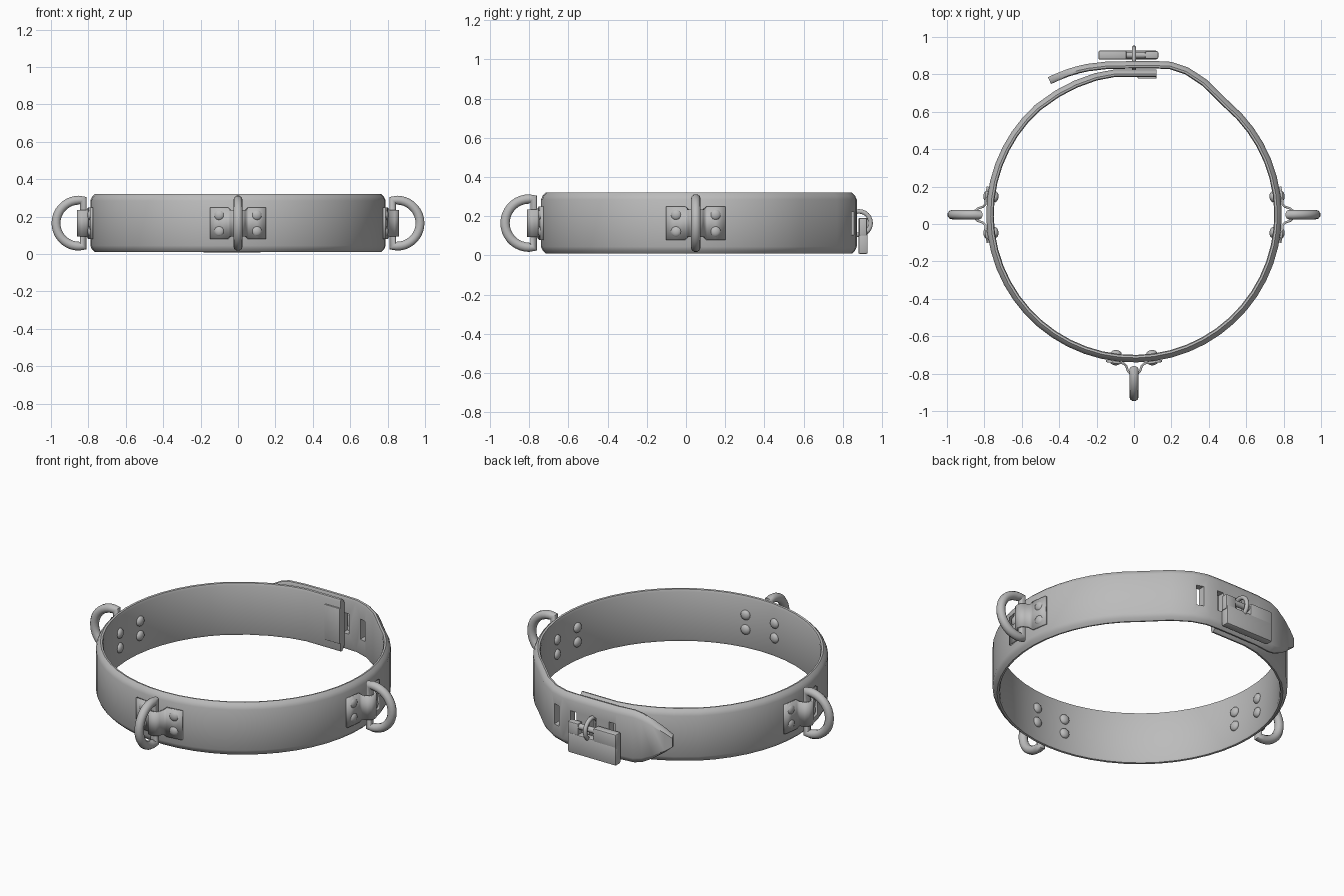
import bpy, bmesh, math
from mathutils import Matrix, Vector

if "Cube" in bpy.data.objects:
    bpy.data.objects.remove(bpy.data.objects["Cube"])

MID = 0.165          # mid height of the band
CY, R = 0.05, 0.79   # centre and outer radius of the round part

grey = bpy.data.materials.new("grey")
grey.diffuse_color = (0.5, 0.5, 0.5, 1)
grey.use_nodes = True
grey.node_tree.nodes["Principled BSDF"].inputs["Base Color"].default_value = grey.diffuse_color


def finish(ob, angle=40):
    ob.data.materials.append(grey)
    bpy.ops.object.select_all(action='DESELECT')
    ob.select_set(True)
    bpy.context.view_layer.objects.active = ob
    bpy.ops.object.shade_smooth_by_angle(angle=math.radians(angle))
    return ob


def mesh_object(name, bm):
    bmesh.ops.recalc_face_normals(bm, faces=bm.faces)
    me = bpy.data.meshes.new(name)
    bm.to_mesh(me)
    bm.free()
    ob = bpy.data.objects.new(name, me)
    bpy.context.collection.objects.link(ob)
    return ob


def box(name, lo, hi, bevel=0.0):
    bm = bmesh.new()
    bmesh.ops.create_cube(bm, size=1)
    for v in bm.verts:
        v.co = Vector([(a + b) / 2 + c * (b - a) for a, b, c in zip(lo, hi, v.co)])
    if bevel:
        bmesh.ops.bevel(bm, geom=bm.edges[:], offset=bevel, segments=2,
                        affect='EDGES', profile=0.5)
    return mesh_object(name, bm)


def tube(name, points, radius, cyclic=True):
    cu = bpy.data.curves.new(name, 'CURVE')
    cu.dimensions = '3D'
    cu.bevel_depth, cu.bevel_resolution, cu.use_fill_caps = radius, 3, True
    sp = cu.splines.new('POLY')
    sp.points.add(len(points) - 1)
    for p, co in zip(sp.points, points):
        p.co = (*co, 1)
    sp.use_cyclic_u = cyclic
    ob = bpy.data.objects.new(name, cu)
    bpy.context.collection.objects.link(ob)
    bpy.ops.object.select_all(action='DESELECT')
    ob.select_set(True)
    bpy.context.view_layer.objects.active = ob
    bpy.ops.object.convert(target='MESH')
    return finish(bpy.context.view_layer.objects.active, 50)


# Strap: plan path (x, y, height scale) from pointed tail, round to the inner end
path = [(-0.46, 0.785, 0.22), (-0.42, 0.803, 0.45), (-0.36, 0.827, 0.72),
        (-0.30, 0.845, 0.92), (-0.25, 0.856, 1), (-0.15, 0.868, 1), (0, 0.871, 1),
        (0.12, 0.871, 1), (0.2, 0.867, 1), (0.29, 0.837, 1), (0.39, 0.771, 1)]
for i in range(41):
    a = math.radians(50 - i * (278 - 0) / 40 - 0)
    path.append((R * math.cos(a), CY + R * math.sin(a), 1))
path += [(-0.42, 0.714, 1), (-0.32, 0.766, 1), (-0.21, 0.806, 1),
         (-0.11, 0.825, 1), (0, 0.825, 1), (0.12, 0.825, 1)]
# drop arc points that run past the next hand-set point
path = [p for i, p in enumerate(path) if not (11 <= i < 52 and p[0] < -0.44 and p[1] > 0.70)]

half = [(0, 0.12), (-0.009, 0.14), (-0.024, 0.155), (-0.035, 0.153), (-0.04, 0.14)]
section = half + [(n, -z) for n, z in reversed(half)]
bm = bmesh.new()
rings = []
for i, (x, y, s) in enumerate(path):
    a, b = path[max(i - 1, 0)], path[min(i + 1, len(path) - 1)]
    t = Vector((b[0] - a[0], b[1] - a[1])).normalized()
    rings.append([bm.verts.new((x - t.y * n, y + t.x * n, MID + z * s)) for n, z in section])
k = len(section)
for r0, r1 in zip(rings, rings[1:]):
    for j in range(k):
        bm.faces.new((r0[j], r0[(j + 1) % k], r1[(j + 1) % k], r1[j]))
bm.faces.new(rings[0])
bm.faces.new(rings[-1])
strap = mesh_object("strap", bm)

# Slots in the outer overlap
for i, x in enumerate((0.25, 0.125, 0, -0.125)):
    y0 = 0.76 if i == 0 else 0.828
    cutter = box(f"slot_cutter_{i}", (x - 0.02, y0, 0.105), (x + 0.02, 0.95, 0.225))
    cutter.hide_render = True
    cutter.hide_set(True)
    mod = strap.modifiers.new("slot", 'BOOLEAN')
    mod.object, mod.operation, mod.solver = cutter, 'DIFFERENCE', 'EXACT'
finish(strap)

# Ring fittings: looped plate, rivets and D ring, at front, right and left
loop = [(-0.15, -0.008), (-0.10, 0), (-0.055, 0.005), (-0.042, 0.018), (-0.033, 0.045),
        (-0.02, 0.06), (0, 0.065)]
loop += [(-u, v) for u, v in reversed(loop[:-1])]
d_path = [(0, -(R + 0.037), MID - 0.123)]
for i in range(19):
    a = math.radians(-90 + i * 10)
    d_path.append((0, -(R + 0.06 + 0.123 * math.cos(a)), MID + 0.123 * math.sin(a)))
d_path.append((0, -(R + 0.037), MID + 0.123))

for side, deg in (("front", 0), ("right", 90), ("left", -90)):
    place = Matrix.Translation((0, CY, 0)) @ Matrix.Rotation(math.radians(deg), 4, 'Z')
    bm = bmesh.new()
    cols = []
    for u, v in loop:
        h = 0.085 if abs(u) > 0.05 else 0.07
        cols.append([bm.verts.new((u, -(R + v), MID + z)) for z in (-h, h)])
    for c0, c1 in zip(cols, cols[1:]):
        bm.faces.new((c0[0], c1[0], c1[1], c0[1]))
    plate = mesh_object(f"{side}_plate", bm)
    mod = plate.modifiers.new("thickness", 'SOLIDIFY')
    mod.thickness, mod.offset = 0.012, 0
    plate.matrix_world = place
    finish(plate)

    bm = bmesh.new()
    for u in (-0.1, 0.1):
        for z in (-0.043, 0.043):
            a = math.asin(u / R)
            for rad in (R + 0.004, R - 0.042):
                m = (Matrix.Translation((0, 0, MID + z)) @ Matrix.Rotation(a, 4, 'Z')
                     @ Matrix.Translation((0, -rad, 0)) @ Matrix.Diagonal((0.029, 0.018, 0.029, 1)))
                bmesh.ops.create_uvsphere(bm, u_segments=14, v_segments=8, radius=1, matrix=m)
    rivets = mesh_object(f"{side}_rivets", bm)
    rivets.matrix_world = place
    finish(rivets, 60)

    ring = tube(f"{side}_d_ring", d_path, 0.025)
    ring.matrix_world = place

# Staple through the slot, with its backing plate on the inner end
tube("staple", [(0, 0.882 + 0.06 * math.cos(i * math.tau / 24),
                 MID + 0.06 * math.sin(i * math.tau / 24)) for i in range(24)], 0.012)
finish(box("staple_plate", (0.02, 0.777, 0.06), (0.12, 0.79, 0.27), 0.004))

# Padlock: body, raised shoulder, post and cross pin
finish(box("lock_body", (-0.19, 0.879, 0.008), (0.125, 0.927, 0.125), 0.008))
finish(box("lock_shoulder", (-0.19, 0.879, 0.10), (-0.04, 0.927, 0.192), 0.008))
finish(box("lock_post", (0.06, 0.882, 0.10), (0.13, 0.924, 0.19), 0.008))
tube("lock_pin", [(-0.06, 0.903, 0.168), (0.10, 0.903, 0.168)], 0.017, cyclic=False)
